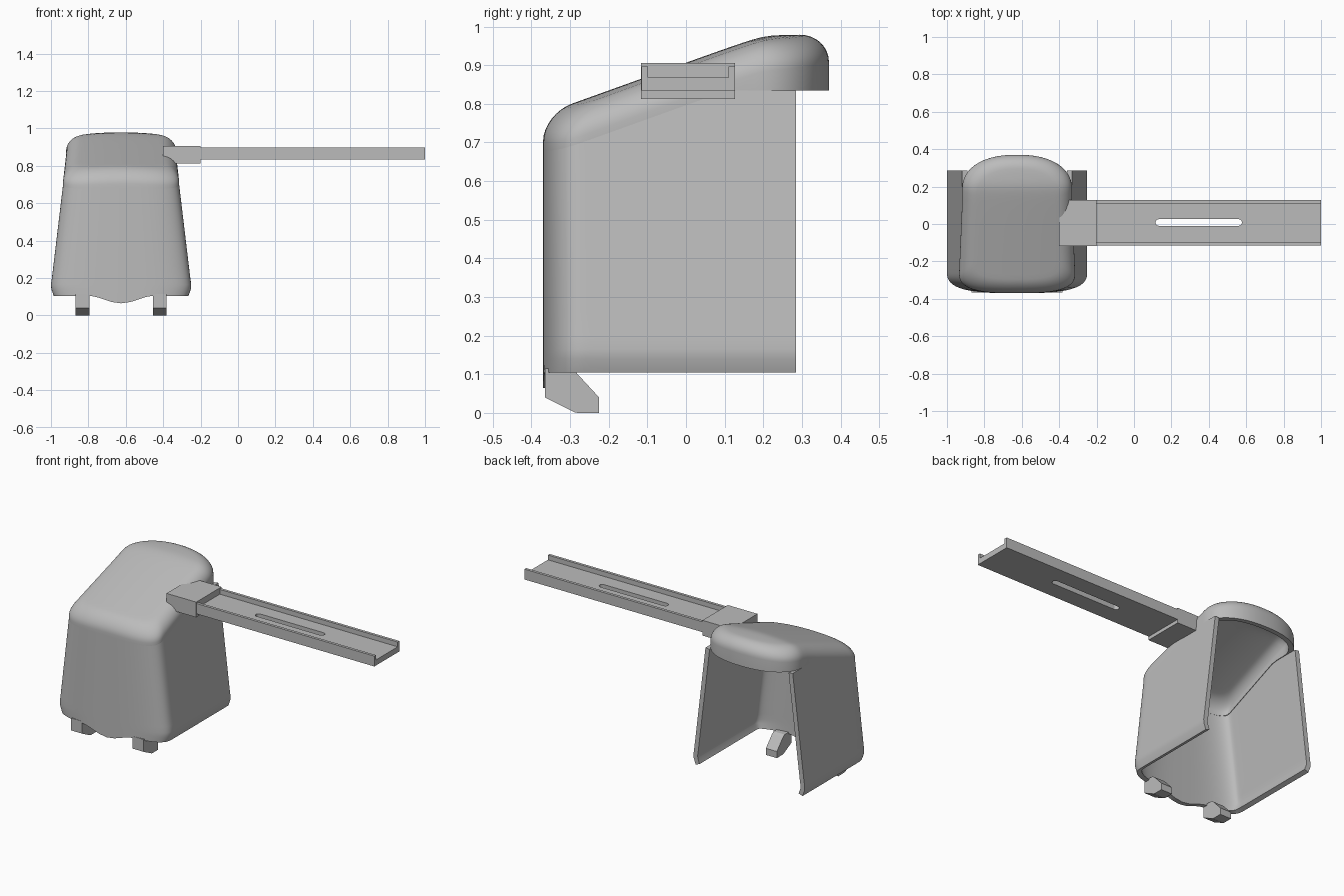
import bpy, bmesh, math

if "Cube" in bpy.data.objects:
    bpy.data.objects.remove(bpy.data.objects["Cube"], do_unlink=True)

CX = -0.625            # centre line of the housing
LIP = 0.835            # underside of the lid overhang

grey = bpy.data.materials.new("light_grey")
grey.use_nodes = True
grey.diffuse_color = (0.5, 0.5, 0.5, 1)
grey.node_tree.nodes["Principled BSDF"].inputs["Base Color"].default_value = (0.5, 0.5, 0.5, 1)


def make(name, bm):
    mesh = bpy.data.meshes.new(name)
    bm.to_mesh(mesh)
    bm.free()
    mesh.materials.append(grey)
    ob = bpy.data.objects.new(name, mesh)
    bpy.context.collection.objects.link(ob)
    return ob


def activate(ob):
    bpy.ops.object.select_all(action="DESELECT")
    ob.select_set(True)
    bpy.context.view_layer.objects.active = ob


def prism(name, profile, place, a, b):
    """Extrude a 2D profile from a to b; place(u, v, w) gives the 3D point."""
    bm = bmesh.new()
    ends = [[bm.verts.new(place(u, v, w)) for u, v in profile] for w in (a, b)]
    n = len(profile)
    for end in ends:
        bm.faces.new(end)
    for i in range(n):
        j = (i + 1) % n
        bm.faces.new((ends[0][i], ends[0][j], ends[1][j], ends[1][i]))
    bmesh.ops.recalc_face_normals(bm, faces=bm.faces)
    return make(name, bm)


def shell(name, rows, closed, pole=None):
    """Skin rows of points, close them at a pole if given, and thicken inward."""
    bm = bmesh.new()
    grid = [[bm.verts.new(p) for p in row] for row in rows]
    n = len(rows[0])
    last = n if closed else n - 1
    for low, high in zip(grid, grid[1:]):
        for i in range(last):
            j = (i + 1) % n
            bm.faces.new((low[i], low[j], high[j], high[i]))
    if pole:
        tip = bm.verts.new(pole)
        for i in range(n):
            bm.faces.new((grid[-1][i], grid[-1][(i + 1) % n], tip))
    ob = make(name, bm)
    solid = ob.modifiers.new("thickness", "SOLIDIFY")
    solid.thickness = 0.028
    solid.offset = -1
    activate(ob)
    bpy.ops.object.modifier_apply(modifier="thickness")
    bpy.ops.object.shade_smooth_by_angle(angle=math.radians(35))
    return ob


def power(v, e):
    return math.copysign(abs(v) ** e, v)


def half_width(z):
    steps = [(0.06, 0.36), (0.105, 0.36), (0.14, 0.373), (0.165, 0.375), (0.2, 0.37), (0.87, 0.29), (1, 0.275)]
    for (z0, w0), (z1, w1) in zip(steps, steps[1:]):
        if z <= z1:
            return w0 + (w1 - w0) * (z - z0) / (z1 - z0)
    return steps[-1][1]


def roof(y):
    slope, flat = 0.907 + 0.36 * y, 0.98
    return (slope + flat - math.hypot(slope - flat, 0.012)) / 2


def crown(x):
    return 0.02 * (x / 0.29) ** 2


def seam(nx, y):
    return min(LIP, roof(y) - 0.09 - crown(nx * 0.29))


# Plan outline, x normalised to the half width
ARC, SIDE = 64, 10
front = [(power(math.cos(math.pi * (1 + i / ARC)), 2 / 3),
          -0.25 - 0.12 * abs(math.sin(math.pi * i / ARC)) ** (2 / 3)) for i in range(ARC + 1)]
side = [-0.25 + 0.43 * i / SIDE for i in range(1, SIDE + 1)]
left_side = [(1, y) for y in side]
right_side = [(-1, y) for y in reversed(side)]
back = [(power(math.cos(math.pi * i / 40), 0.87),
         0.18 + 0.19 * math.sin(math.pi * i / 40) ** 0.87) for i in range(1, 40)]

# Housing walls: open at the back and below, with a drooping front lip
wall_plan = [(-1, 0.285)] + right_side + front + left_side + [(1, 0.285)]


def wall_row(height):
    row = []
    for nx, y in wall_plan:
        z = height(nx, y)
        row.append((CX + nx * half_width(z), y, z))
    return row


def bottom(nx, y):
    x = nx * 0.36
    droop = 0.04 * math.cos(math.pi / 2 * x / 0.18) ** 2 if abs(x) < 0.18 and y < -0.25 else 0
    return 0.105 - droop


rows = [wall_row(bottom)]
rows += [wall_row(lambda nx, y, z=z: z) for z in (0.14, 0.165)]
rows += [wall_row(lambda nx, y, t=t: 0.2 + (seam(nx, y) - 0.2) * t / 8) for t in range(9)]
shell("housing_walls", rows, False)

# Lid: sloping roof with a rounded rim that overhangs the back
lid_plan = right_side + front + left_side + back
base = [(nx * half_width(seam(nx, y)), y, seam(nx, y)) for nx, y in lid_plan]
rows = [[(CX + x, y, z) for x, y, z in base]]
FILLET = 0.075


def lid_row(kx, ky, drop):
    return [(CX + x * kx, y * ky, roof(y * ky) - crown(x * kx) - drop) for x, y, z in base]


for k in range(9):
    a = math.pi / 2 * k / 8
    inset = FILLET * (1 - math.cos(a))
    rows.append(lid_row(1 - inset / 0.29, 1 - inset / 0.37, 0.07 * (1 - math.sin(a))))
for k in range(1, 12):
    s = 1 - k / 12
    rows.append(lid_row(s * (1 - FILLET / 0.29), s * (1 - FILLET / 0.37), 0))
shell("lid", rows, True, (CX, 0, roof(0)))

# Feet under the front wall
foot = [(-0.365, 0.115), (-0.365, 0.04), (-0.29, 0.002), (-0.28, 0),
        (-0.225, 0), (-0.225, 0.04), (-0.285, 0.105), (-0.3, 0.115)]
for label, offset in (("right_foot", -0.207), ("left_foot", 0.207)):
    prism(label, foot, lambda u, v, w: (w, u, v), CX + offset - 0.037, CX + offset + 0.037)

# Arm channel with raised edges
Y0, Y1, RIM = -0.115, 0.127, 0.017
channel = [(Y0, 0.834), (Y1, 0.834), (Y1, 0.897), (Y1 - RIM, 0.897), (Y1 - RIM, 0.868),
           (Y0 + RIM, 0.868), (Y0 + RIM, 0.897), (Y0, 0.897)]
arm = prism("arm_channel", channel, lambda u, v, w: (w, u, v), -0.2, 1)

# Rounded slot through the channel floor
R = 0.018
slot = []
for x, start in ((0.577 - R, -90), (0.115 + R, 90)):
    for i in range(9):
        a = math.radians(start + 180 * i / 8)
        slot.append((x + R * math.cos(a), 0.008 + R * math.sin(a)))
cutter = prism("slot_cutter", slot, lambda u, v, w: (u, v, w), 0.8, 0.93)
cutter.hide_render = True
cut = arm.modifiers.new("slot", "BOOLEAN")
cut.object = cutter
cut.operation = "DIFFERENCE"
cut.solver = "EXACT"
activate(arm)
bpy.ops.object.modifier_apply(modifier="slot")
bpy.data.objects.remove(cutter, do_unlink=True)

# Mounting block joining the arm to the housing
block = [(-0.37, 0.813), (-0.2, 0.813), (-0.2, 0.906), (-0.4, 0.906), (-0.4, 0.83)]
prism("mounting_block", block, lambda u, v, w: (u, w, v), Y0 - 0.002, Y1)
